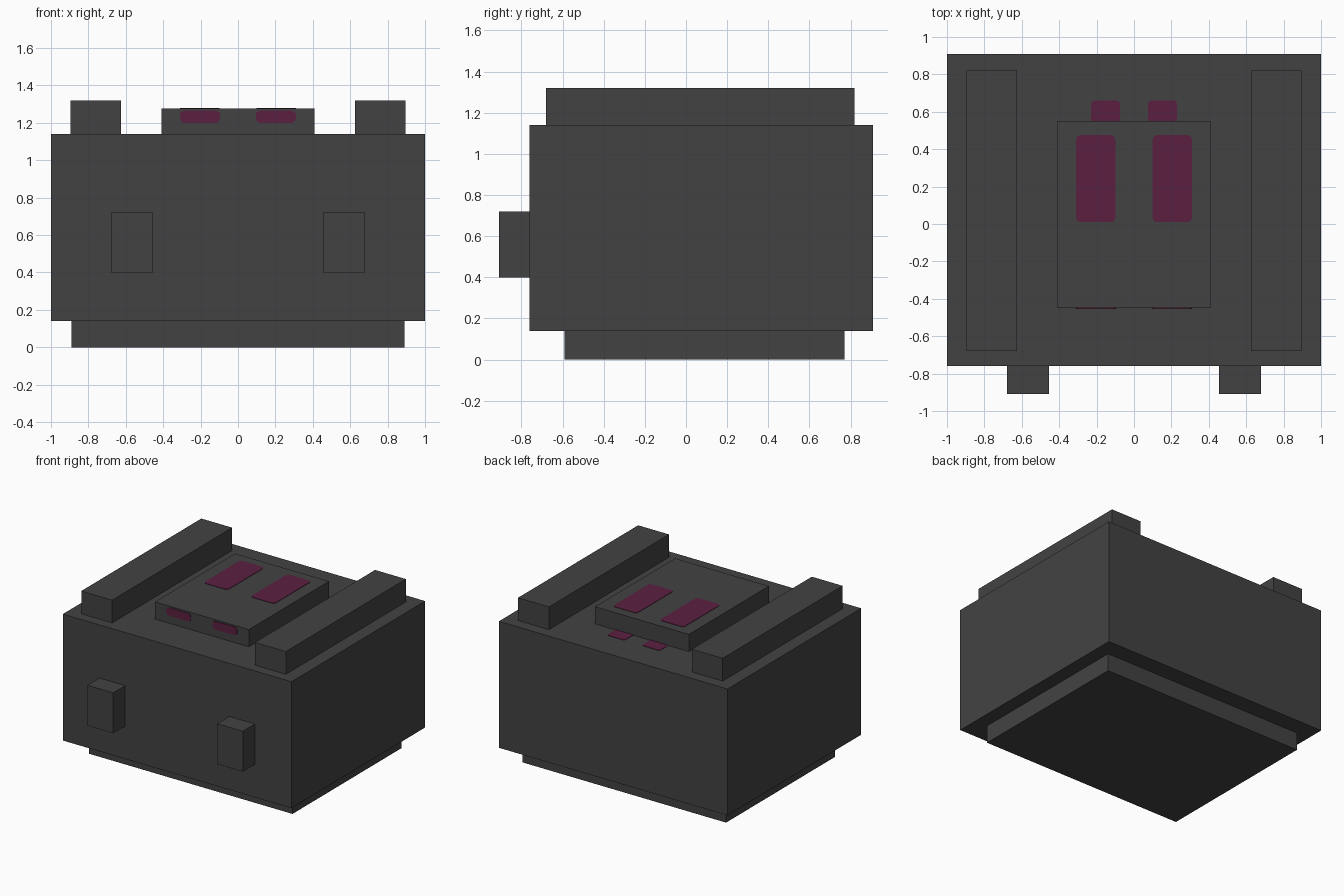
import bpy
import bmesh
from mathutils import Vector

if "Cube" in bpy.data.objects:
    bpy.data.objects.remove(bpy.data.objects["Cube"], do_unlink=True)


def make_material(name, colour):
    mat = bpy.data.materials.new(name)
    mat.use_nodes = True
    mat.diffuse_color = colour
    mat.node_tree.nodes["Principled BSDF"].inputs["Base Color"].default_value = colour
    return mat


charcoal = make_material("charcoal", (0.055, 0.055, 0.055, 1))
plum = make_material("plum", (0.105, 0.014, 0.053, 1))


def box(name, low, high, mat=charcoal, round_axis=None, radius=0.025):
    """Box between two corners; edges along round_axis may be rounded."""
    low, high = Vector(low), Vector(high)
    size, centre = high - low, (low + high) / 2
    bm = bmesh.new()
    bmesh.ops.create_cube(bm, size=1)
    bmesh.ops.scale(bm, vec=size, verts=bm.verts)
    if round_axis is not None:
        edges = [e for e in bm.edges
                 if abs((e.verts[0].co - e.verts[1].co)[round_axis]) > 1e-5]
        bmesh.ops.bevel(bm, geom=edges, offset=radius, segments=4,
                        profile=0.5, affect='EDGES')
    mesh = bpy.data.meshes.new(name)
    bm.to_mesh(mesh)
    bm.free()
    mesh.materials.append(mat)
    obj = bpy.data.objects.new(name, mesh)
    obj.location = centre
    bpy.context.collection.objects.link(obj)
    return obj


def pair(name, low, high, **options):
    """The same box on the left (+x) and mirrored on the right."""
    box("left_" + name, low, high, **options)
    box("right_" + name, (-high[0], low[1], low[2]),
        (-low[0], high[1], high[2]), **options)


# Main block, stepped base and raised lid
box("base", (-0.89, -0.59, 0), (0.89, 0.77, 0.14))
box("body", (-1, -0.76, 0.14), (1, 0.91, 1.14))
box("lid_panel", (-0.41, -0.45, 1.14), (0.41, 0.55, 1.276))

# Top rails and front pegs
pair("top_rail", (0.625, -0.68, 1.14), (0.895, 0.82, 1.32))
pair("front_peg", (0.455, -0.91, 0.40), (0.68, -0.76, 0.72))

# Thin coloured pads on the lid top, lid front and behind the lid
pair("lid_pad", (0.10, 0.01, 1.274), (0.31, 0.475, 1.279),
     mat=plum, round_axis=2)
pair("lid_front_pad", (0.095, -0.454, 1.20), (0.31, -0.449, 1.265),
     mat=plum, round_axis=1)
pair("rear_pad", (0.075, 0.54, 1.138), (0.23, 0.66, 1.143),
     mat=plum, round_axis=2, radius=0.02)
